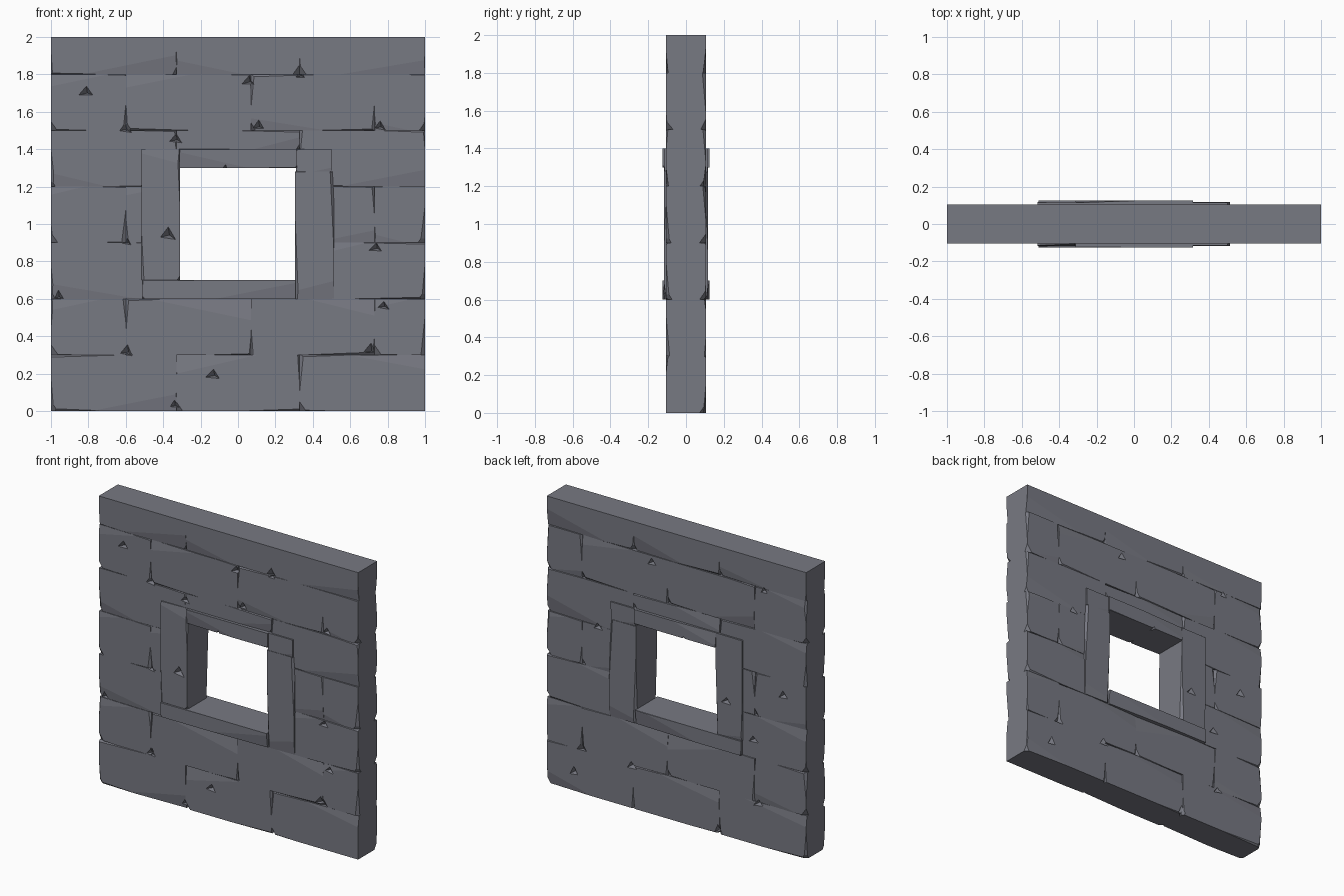
import bpy, bmesh, random
from mathutils import Vector

if "Cube" in bpy.data.objects:
    bpy.data.objects.remove(bpy.data.objects["Cube"])

random.seed(7)
stone = bpy.data.materials.new("grey stone")
stone.diffuse_color = (0.187, 0.192, 0.225, 1)
stone.use_nodes = True
stone.node_tree.nodes["Principled BSDF"].inputs["Base Color"].default_value = stone.diffuse_color
Y = 0.105  # half thickness of wall


def finish(bm, name):
    bmesh.ops.recalc_face_normals(bm, faces=bm.faces)
    me = bpy.data.meshes.new(name)
    bm.to_mesh(me)
    bm.free()
    me.materials.append(stone)
    ob = bpy.data.objects.new(name, me)
    bpy.context.collection.objects.link(ob)
    return ob


def cut(bm, co, no):
    # slice a chip off a convex block and cap the wound
    bmesh.ops.bisect_plane(bm, geom=bm.verts[:] + bm.edges[:] + bm.faces[:], dist=1e-5,
                           plane_co=Vector(co), plane_no=Vector(no).normalized(), clear_outer=True)
    rim = [e for e in bm.edges if e.is_boundary]
    if rim:
        bmesh.ops.holes_fill(bm, edges=rim)


def block(name, x0, x1, z0, z1, hy=Y, wear=1.0, keep_top=False):
    c = Vector(((x0 + x1) / 2, 0, (z0 + z1) / 2))
    hx, hz = (x1 - x0) / 2, (z1 - z0) / 2
    bm = bmesh.new()
    bmesh.ops.create_cube(bm, size=2)
    for v in bm.verts:
        v.co = c + Vector((v.co.x * hx, v.co.y * hy, v.co.z * hz))
    r = random.uniform
    for s in (-1, 1):
        d = random.choice((-1, 1))
        # broad shallow chisel slope near the top or bottom edge
        t = -1 if keep_top else random.choice((-1, 1))
        k = r(.02, .035)
        cut(bm, (c.x + d * hx * r(-.3, .3), s * hy, c.z + t * hz * r(.8, 1)), (d * k, s, t * .13))
        # steep tapering chips along horizontal edges
        for t in ((-1,) if keep_top else (-1, 1)):
            d = random.choice((-1, 1))
            cut(bm, (c.x + d * hx * r(-.2, .5), s * hy, c.z + t * hz), (d * .035 * wear, s, t * r(.8, 1.6)))
        # steep tapering chips along vertical joints
        for q in (-1, 1):
            d = -1 if keep_top else random.choice((-1, 1))
            cut(bm, (c.x + q * hx, s * hy, c.z + d * hz * r(-.4, .5)), (q * r(.7, 1.4), s, d * .09 * wear))
        # knocked off corner
        q = random.choice((-1, 1))
        a = .022 * wear
        cut(bm, (c.x + q * (hx - a), s * (hy - a * .5), c.z - hz), (q, s * r(.8, 1.5), -.7))
    return finish(bm, name)


# wall courses: z range and joints
end, mid = (-1, -.6, .07, .73, 1), (-1, -.33, .33, 1)
courses = [(0, .3, mid), (.3, .6, end), (.6, .9, mid), (.9, 1.2, (-1, -.6, -.33, .33, .73, 1)),
           (1.2, 1.5, mid), (1.5, 1.8, end), (1.8, 2, mid)]
parts = []
for i, (z0, z1, xs) in enumerate(courses):
    for x0, x1 in zip(xs, xs[1:]):
        lo = z0
        if x0 == -.33 and x1 == .33:
            if i in (2, 3):
                continue          # window opening
            if i == 4:
                lo = 1.39         # stone above the lintel
        parts.append(block("wall_stone", x0, x1, lo, z1, keep_top=(i == 6)))

# window surround, set like a pinwheel
parts += [block("left_jamb", -.515, -.31, .7, 1.4, .117, .5),
          block("right_jamb", .305, .512, .6, 1.28, .117, .5),
          block("lintel", -.312, .315, 1.3, 1.4, .125, .3),
          block("lintel_corner", .31, .5, 1.275, 1.4, .115, .3),
          block("sill", -.51, .307, .6, .7, .125, .3)]

# small pyramid gouges: x, z, size, face side
gouges = [(-.82, 1.71, .05, -1), (-.6, .325, .05, -1), (.1, 1.53, .05, -1), (.75, 1.53, .05, -1),
          (-.14, .2, .05, -1), (-.35, .04, .05, -1), (.7, .33, .05, -1), (-.38, .95, .045, -1),
          (.73, .88, .05, -1), (-.6, .91, .04, -1), (-.61, 1.515, .045, -1), (.05, 1.77, .05, -1),
          (.77, .57, .05, -1), (-.34, 1.46, .05, -1), (-.97, .62, .05, -1), (.33, 1.8, .04, -1),
          (-.07, 1.3, .02, -1), (-.07, 1.3, .02, 1), (.18, 1.76, .06, 1), (-.68, 1.79, .04, 1),
          (-.83, 1.1, .05, 1), (.34, .3, .05, 1), (-.6, .73, .05, 1), (-.64, .3, .05, 1),
          (.78, .14, .05, 1), (-.4, .95, .04, 1), (.6, 1.2, .05, 1), (-.33, .03, .05, 1)]
bm = bmesh.new()
for x, z, a, s in gouges:
    y = s * (Y + .03)
    ring = [bm.verts.new((x + a * u * random.uniform(.9, 1.5), y, z + a * w * random.uniform(.8, 1.4)))
            for u, w in ((-1, -.5), (1, -.7), (.1, 1))]
    tip = bm.verts.new((x + a * .3, s * (Y - .035), z - a * .2))
    bm.faces.new(ring)
    for j in range(3):
        bm.faces.new((ring[j], ring[(j + 1) % 3], tip))
cutter = finish(bm, "gouge_cutter")
cutter.hide_render = True

# carve the gouges and bake the result
for ob in parts:
    m = ob.modifiers.new("gouges", 'BOOLEAN')
    m.operation, m.solver, m.object = 'DIFFERENCE', 'EXACT', cutter
dg = bpy.context.evaluated_depsgraph_get()
baked = [bpy.data.meshes.new_from_object(ob.evaluated_get(dg)) for ob in parts]
for ob, me in zip(parts, baked):
    ob.modifiers.clear()
    ob.data = me
bpy.data.objects.remove(cutter)
